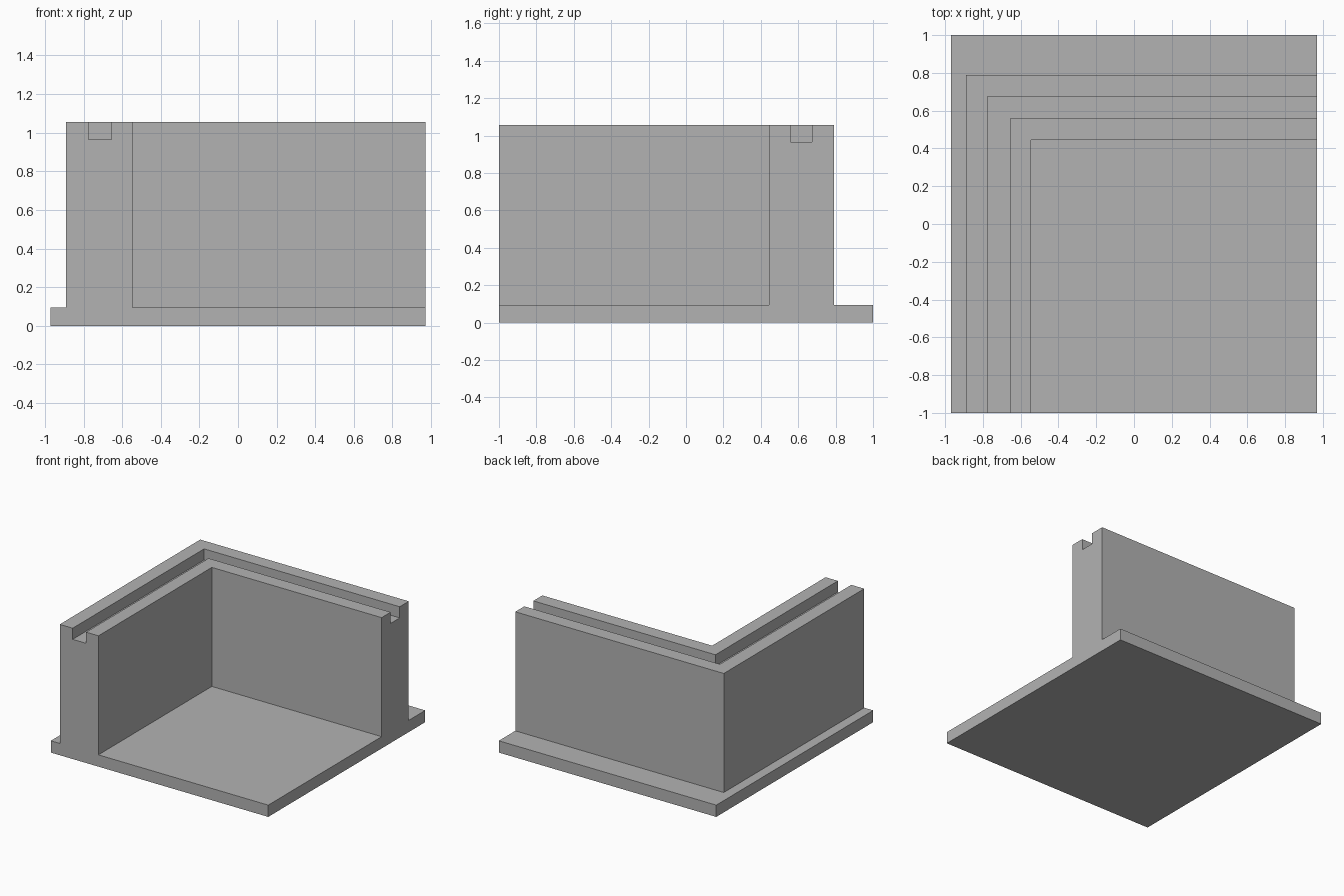
import bpy, bmesh

if "Cube" in bpy.data.objects:
    bpy.data.objects.remove(bpy.data.objects["Cube"])

X_END, Y_END = 0.97, -1.0      # open ends of the right and front sides
BASE, TOP, GROOVE = 0.095, 1.055, 0.965

# Cross-section of flange, wall and groove as (corner x, corner y, z)
section = [
    (-0.97, 1.0, 0), (-0.97, 1.0, BASE),
    (-0.89, 0.79, BASE), (-0.89, 0.79, TOP),
    (-0.775, 0.675, TOP), (-0.775, 0.675, GROOVE),
    (-0.655, 0.56, GROOVE), (-0.655, 0.56, TOP),
    (-0.545, 0.445, TOP), (-0.545, 0.445, BASE),
]

bm = bmesh.new()
front = [bm.verts.new((x, Y_END, z)) for x, y, z in section]
corner = [bm.verts.new(p) for p in section]
right = [bm.verts.new((X_END, y, z)) for x, y, z in section]
low = bm.verts.new((X_END, Y_END, 0))
high = bm.verts.new((X_END, Y_END, BASE))

# Mitred sweep along the left and back sides
for i in range(len(section) - 1):
    bm.faces.new((front[i], front[i + 1], corner[i + 1], corner[i]))
    bm.faces.new((corner[i], corner[i + 1], right[i + 1], right[i]))

# Floor, underside and the two cut ends
bm.faces.new((front[-1], high, right[-1], corner[-1]))
bm.faces.new((front[0], corner[0], right[0], low))
bm.faces.new(front + [high, low])
bm.faces.new(right + [high, low])
bmesh.ops.recalc_face_normals(bm, faces=bm.faces)

mesh = bpy.data.meshes.new("grooved_corner_wall")
bm.to_mesh(mesh)
bm.free()

grey = bpy.data.materials.new("plain grey")
grey.diffuse_color = (0.45, 0.45, 0.45, 1)
grey.use_nodes = True
grey.node_tree.nodes["Principled BSDF"].inputs["Base Color"].default_value = grey.diffuse_color
mesh.materials.append(grey)
bpy.context.collection.objects.link(bpy.data.objects.new("grooved_corner_wall", mesh))
